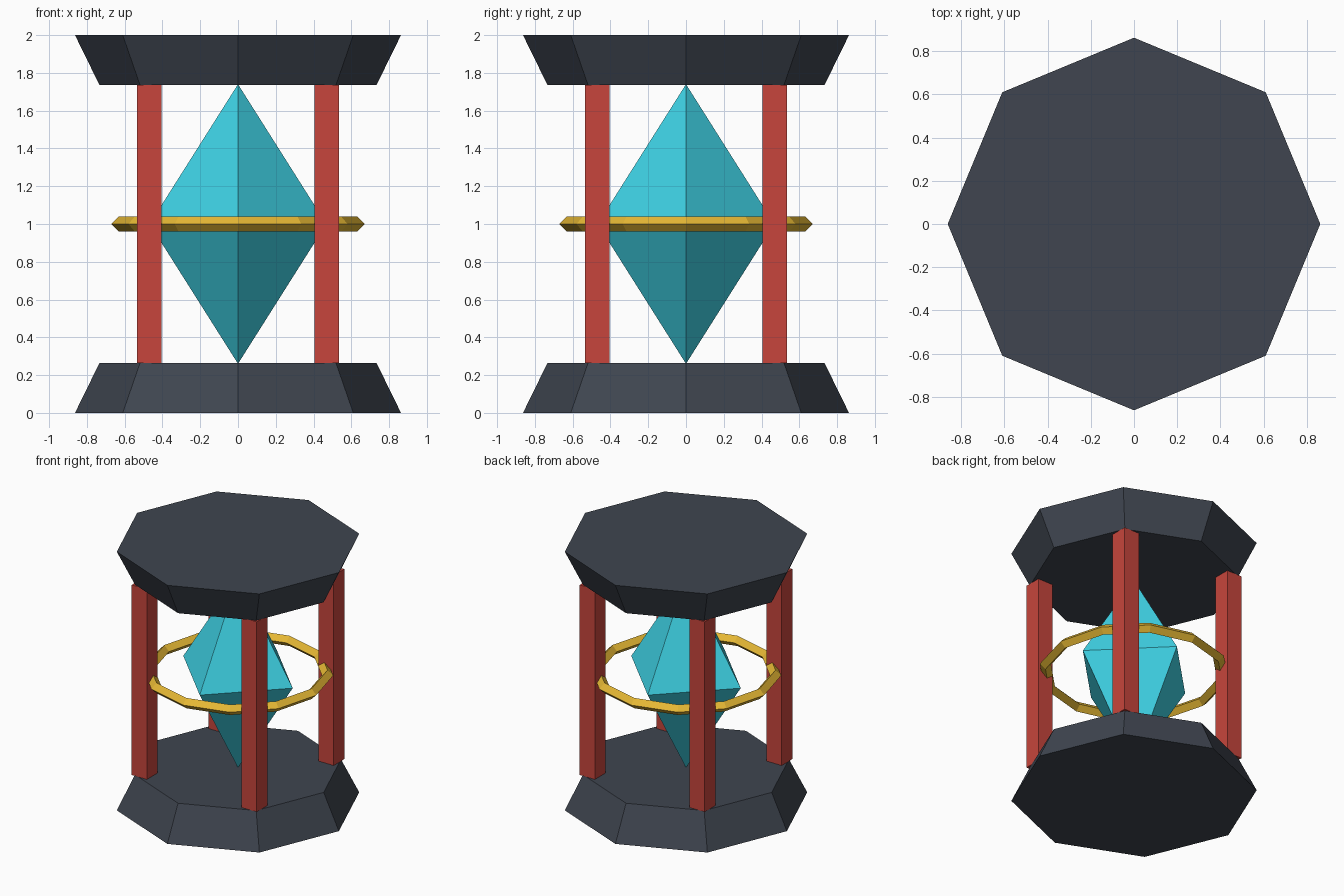
import bpy

if "Cube" in bpy.data.objects:
    bpy.data.objects.remove(bpy.data.objects["Cube"])

def material(name, rgb):
    m = bpy.data.materials.new(name)
    m.diffuse_color = (*rgb, 1)
    m.use_nodes = True
    m.node_tree.nodes["Principled BSDF"].inputs["Base Color"].default_value = m.diffuse_color
    return m

slate = material("slate", (0.05, 0.06, 0.08))
red = material("red", (0.57, 0.06, 0.045))
cyan = material("cyan", (0.05, 0.66, 0.8))
gold = material("gold", (0.79, 0.48, 0.035))

def finish(name, mat):
    obj = bpy.context.object
    obj.name = name
    obj.data.materials.append(mat)
    return obj

def frustum(name, sides, r1, r2, z1, z2, mat):
    """Flat-sided cone section between two heights, corners on the axes."""
    bpy.ops.mesh.primitive_cone_add(vertices=sides, radius1=r1, radius2=r2,
                                    depth=z2 - z1, location=(0, 0, (z1 + z2) / 2))
    return finish(name, mat)

PLATE, WIDE, NARROW = 0.265, 0.863, 0.733

# Octagonal end plates
frustum("base_plate", 8, WIDE, NARROW, 0, PLATE, slate)
frustum("top_plate", 8, NARROW, WIDE, 2 - PLATE, 2, slate)

# Four square pillars
for sx, side in ((-1, "left"), (1, "right")):
    for sy, end in ((-1, "front"), (1, "back")):
        bpy.ops.mesh.primitive_cube_add(size=1, location=(sx * 0.47, sy * 0.47, 1))
        pillar = finish(f"pillar_{end}_{side}", red)
        pillar.scale = (0.13, 0.13, 2 - 2 * PLATE)

# Four-sided double-pointed crystal: the cone's square rim is mirrored below
bpy.ops.mesh.primitive_cone_add(vertices=4, radius1=0.468, radius2=0, depth=0.74,
                                end_fill_type='NOTHING', location=(0, 0, 1))
crystal = finish("crystal", cyan)
for v in crystal.data.vertices:
    v.co.z += 0.37
mirror = crystal.modifiers.new("mirror", 'MIRROR')
mirror.use_axis = (False, False, True)

# Twelve-sided ring with a diamond cross-section
bpy.ops.mesh.primitive_torus_add(major_segments=12, minor_segments=4, major_radius=0.63,
                                 minor_radius=0.04, location=(0, 0, 1))
ring = finish("ring", gold)
ring.data.polygons.foreach_set("use_smooth", [False] * len(ring.data.polygons))
